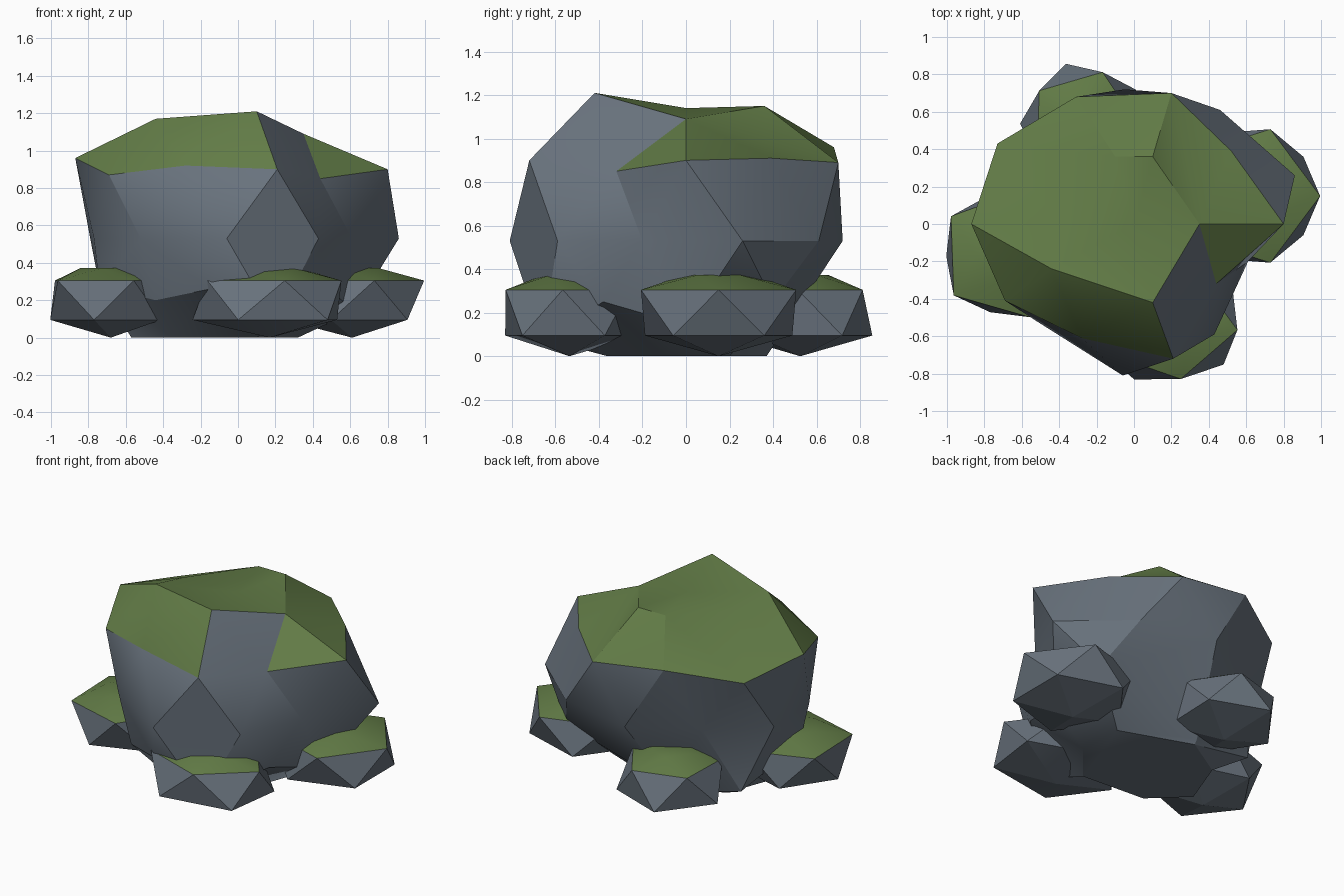
import bpy
import bmesh
from math import atan2, cos, pi, radians, sin, tau

if "Cube" in bpy.data.objects:
    bpy.data.objects.remove(bpy.data.objects["Cube"])


def make_material(name, colour):
    mat = bpy.data.materials.new(name)
    mat.use_nodes = True
    mat.diffuse_color = colour
    mat.node_tree.nodes["Principled BSDF"].inputs["Base Color"].default_value = colour
    return mat


STONE, MOSS = 0, 1
materials = [make_material("grey stone", (0.14, 0.17, 0.205, 1)),
             make_material("green moss", (0.122, 0.2, 0.062, 1))]


def finish(bm, name, angle):
    bmesh.ops.recalc_face_normals(bm, faces=bm.faces)
    mesh = bpy.data.meshes.new(name)
    bm.to_mesh(mesh)
    bm.free()
    for mat in materials:
        mesh.materials.append(mat)
    obj = bpy.data.objects.new(name, mesh)
    bpy.context.collection.objects.link(obj)
    bpy.ops.object.select_all(action="DESELECT")
    obj.select_set(True)
    bpy.context.view_layer.objects.active = obj
    bpy.ops.object.shade_smooth_by_angle(angle=radians(angle))


def unwrapped(ring):
    """Increasing angles of a ring of vertices around the vertical axis."""
    angles = [atan2(ring[0].co.y, ring[0].co.x)]
    for v in ring[1:]:
        a = atan2(v.co.y, v.co.x)
        while a < angles[-1]:
            a += tau
        angles.append(a)
    return angles


def stitch(bm, low, high, material, closed=True):
    """Join two rings of any count with a band of triangles."""
    la, ha = unwrapped(low), unwrapped(high)
    if closed:
        low, high = low + low[:1], high + high[:1]
        la, ha = la + [la[0] + tau], ha + [ha[0] + tau]
    i = j = 0
    while i < len(low) - 1 or j < len(high) - 1:
        step_low = j == len(high) - 1 or (i < len(low) - 1 and la[i + 1] <= ha[j + 1])
        third = low[i + 1] if step_low else high[j + 1]
        bm.faces.new((low[i], high[j], third)).material_index = material
        if step_low:
            i += 1
        else:
            j += 1


# Main boulder: foot, skirt, waist, shoulder and crown rings
bm = bmesh.new()


def ring(points):
    return [bm.verts.new(p) for p in points]


foot = ring([(x, y, 0) for x, y in (
    (.32, -.1), (.3, .2), (-.17, .37), (-.45, .2),
    (-.57, -.12), (-.35, -.33), (.1, -.36))])
skirt = ring([(.5, -.38, .25), (.62, 0, .14), (.6, .4, .25), (-.17, .39, .03),
              (-.63, .32, .1), (-.74, -.14, .27), (-.44, -.5, .2),
              (-.15, -.68, .26), (.2, -.66, .08)])
waist = ring([(x, y, .53) for x, y in (
    (.61, -.2), (.86, .26), (.46, .61), (-.05, .72), (-.45, .48),
    (-.79, .2), (-.77, -.2), (-.52, -.52), (-.06, -.81), (.43, -.59))])
shoulder = ring([(.44, -.32, .85), (.8, 0, .9), (.52, .39, .91), (.2, .7, .89),
                 (-.31, .68, .96), (-.73, .43, .89), (-.87, 0, .96),
                 (-.69, -.41, .87), (-.28, -.61, .92), (.21, -.72, .9)])
crown = ring([(.35, 0, 1.09), (.1, .36, 1.15), (-.1, .36, 1.15),
              (-.4, .01, 1.13), (-.44, -.24, 1.17), (.1, -.42, 1.21)])
centre = bm.verts.new((0, 0, 1.14))

bm.faces.new(foot)
stitch(bm, foot, skirt, STONE)
stitch(bm, skirt, waist, STONE)
stitch(bm, waist, shoulder, STONE)

# Mossy cap, with the stone notch left open at the front corner
stitch(bm, shoulder[1:], crown, MOSS, closed=False)
for a, b in zip(crown, crown[1:] + crown[:1]):
    bm.faces.new((a, b, centre)).material_index = MOSS
bm.faces.new((shoulder[0], shoulder[1], crown[0])).material_index = MOSS
bm.faces.new((crown[-1], shoulder[9], shoulder[0]))
bm.faces.new((crown[-1], shoulder[0], crown[0]))
finish(bm, "main_boulder", 27)


# Small rocks: staggered five-sided rings with a low mossy dome
def small_rock(name, x, y, rx, ry, belly, phase):
    bm = bmesh.new()
    bm.verts.new((x, y, 0))
    rings = ((belly, .095, pi / 5), (1, .305, 0), (.45, .372, pi / 5))
    for size, z, shift in rings:
        for k in range(5):
            a = radians(phase) + shift + k * tau / 5
            bm.verts.new((x + rx * size * cos(a), y + ry * size * sin(a), z))
    bmesh.ops.convex_hull(bm, input=bm.verts)
    bm.normal_update()
    for f in bm.faces:
        if f.calc_center_median().z > .31:
            f.material_index = MOSS
    finish(bm, name, 20)


small_rock("front_rock", .17, -.535, .385, .3, 1.08, -6)
small_rock("right_rock", -.68, -.16, .36, .36, .9, 146)
small_rock("left_rock", .61, .15, .385, .375, .95, 0)
small_rock("back_rock", -.27, .525, .3, .305, 1.13, 142)
